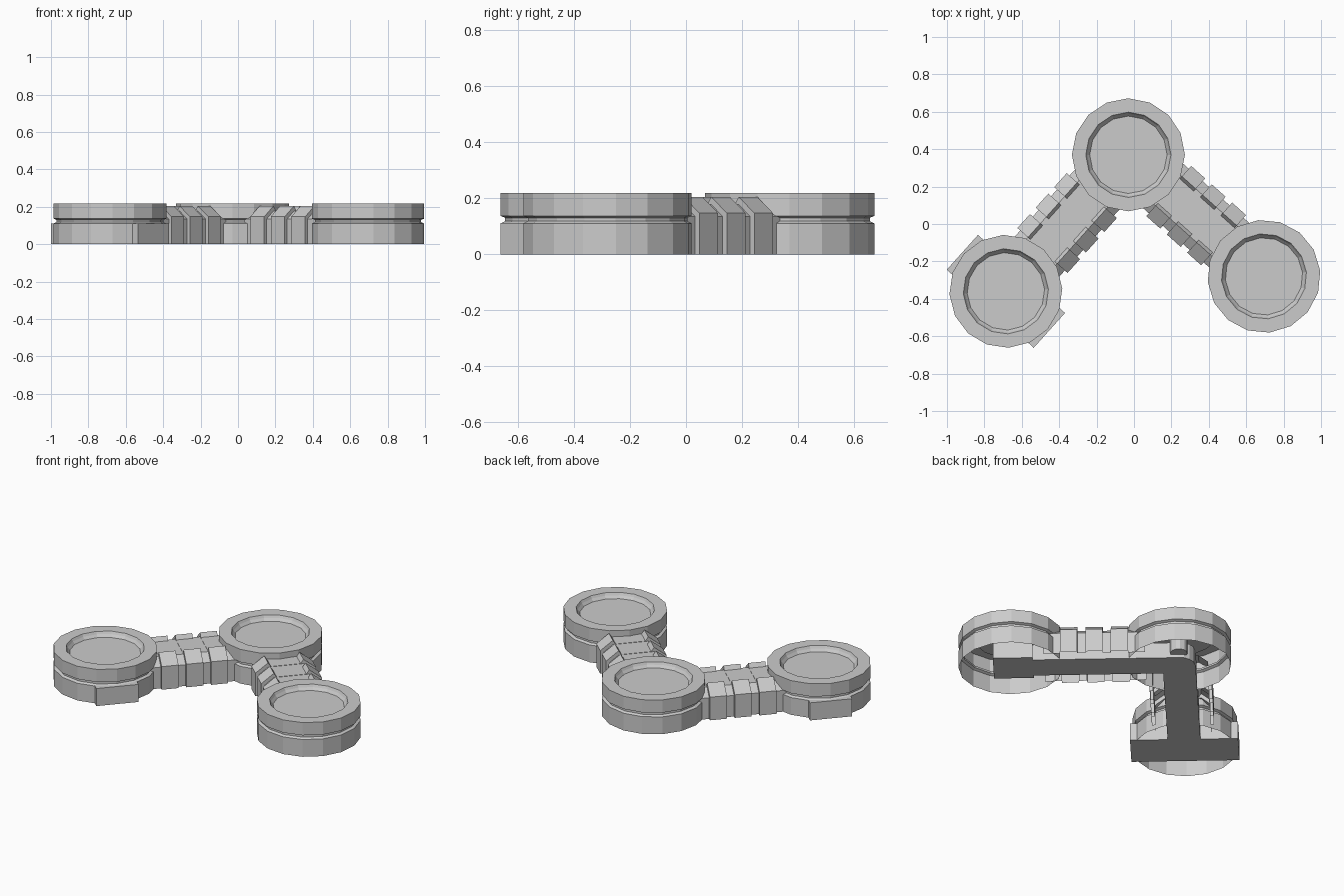
import bpy, bmesh
from math import cos, sin, pi
from mathutils import Vector, Matrix

if "Cube" in bpy.data.objects:
    bpy.data.objects.remove(bpy.data.objects["Cube"])

A = Vector((-0.03, 0.37, 0))     # middle pad
B = Vector((-0.685, -0.36, 0))   # left pad
C = Vector((0.695, -0.28, 0))    # right pad


def finish(name, bm):
    me = bpy.data.meshes.new(name)
    bm.to_mesh(me)
    bm.free()
    ob = bpy.data.objects.new(name, me)
    bpy.context.collection.objects.link(ob)
    return ob


def frame(p, q):
    """Matrix with origin p, x towards q, y to the left, z up."""
    u = (q - p).normalized()
    v = Vector((-u.y, u.x, 0))
    m = Matrix((u, v, Vector((0, 0, 1)))).transposed().to_4x4()
    m.translation = p
    return m


def lathe(name, profile, centre, sides, phase=0.0):
    """Open-bottomed turned shell, closed by a flat cap at its last ring."""
    bm = bmesh.new()
    rings = [[bm.verts.new(centre + Vector((r * cos(phase + 2 * pi * i / sides),
                                            r * sin(phase + 2 * pi * i / sides), z)))
              for i in range(sides)] for r, z in profile]
    for a, b in zip(rings, rings[1:]):
        for i in range(sides):
            j = (i + 1) % sides
            bm.faces.new((a[i], a[j], b[j], b[i]))
    bm.faces.new(rings[-1])
    return finish(name, bm)


def box(name, mat, x0, x1, width, height):
    bm = bmesh.new()
    bmesh.ops.create_cube(bm, size=1, matrix=mat
                          @ Matrix.Translation(((x0 + x1) / 2, 0, height / 2))
                          @ Matrix.Diagonal((x1 - x0, width, height, 1)))
    return finish(name, bm)


# Round hollow pads with a groove and a shallow dish on top
PAD = [(0.302, 0.0), (0.302, 0.11), (0.286, 0.118), (0.286, 0.13), (0.302, 0.137),
       (0.302, 0.218), (0.228, 0.218), (0.22, 0.203), (0.207, 0.187)]
for name, c, ph in (("middle_pad", A, 0.0), ("left_pad", B, 0.05), ("right_pad", C, 0.1)):
    lathe(name, PAD, c, 16, ph)

# Ribbed connecting arms: half sections for rib and gap, mirrored and lofted
RIB = [(0.18, 0.0), (0.18, 0.147), (0.105, 0.205), (0.088, 0.18)]
GAP = [(0.16, 0.0), (0.16, 0.135), (0.105, 0.178), (0.088, 0.178)]


def arm(name, p, q):
    bm = bmesh.new()
    m = frame(p, q)
    mid, pitch, half = (q - p).length / 2, 0.147, 0.05
    stations = [(mid - 2 * pitch, GAP)]
    for k in (-1, 0, 1):
        a, b = mid + k * pitch - half, mid + k * pitch + half
        stations += [(a, GAP), (a, RIB), (b, RIB), (b, GAP)]
    stations.append((mid + 2 * pitch, GAP))
    prev = None
    for x, sec in stations:
        full = sec + [(-y, z) for y, z in reversed(sec)]
        row = [bm.verts.new(m @ Vector((x, y, z))) for y, z in full]
        if prev:
            for i in range(len(row) - 1):
                bm.faces.new((prev[i], row[i], row[i + 1], prev[i + 1]))
        prev = row
    bmesh.ops.remove_doubles(bm, verts=bm.verts, dist=1e-5)
    return finish(name, bm)


arm("left_arm", A, B)
arm("right_arm", A, C)

# Underside bars running through the arms
mb, mc = frame(B, A), frame(C, A)
box("left_bar", mb, 0, (A - B).length, 0.19, 0.1)
box("right_bar", mc, 0, (A - C).length, 0.18, 0.1)

# Cross foot under the left pad, end block under the right pad
box("cross_foot", mb, -0.125, 0.125, 0.625, 0.112)
box("end_block", mc, -0.1, 0.13, 0.235, 0.105)

# Rounded elbow and peg under the middle pad
lathe("elbow", [(0.001, 0.0), (0.092, 0.0), (0.092, 0.1)], A, 16)
lathe("peg", [(0.001, 0.02), (0.05, 0.02), (0.05, 0.185)], A + Vector((0.07, 0.08, 0)), 12)
